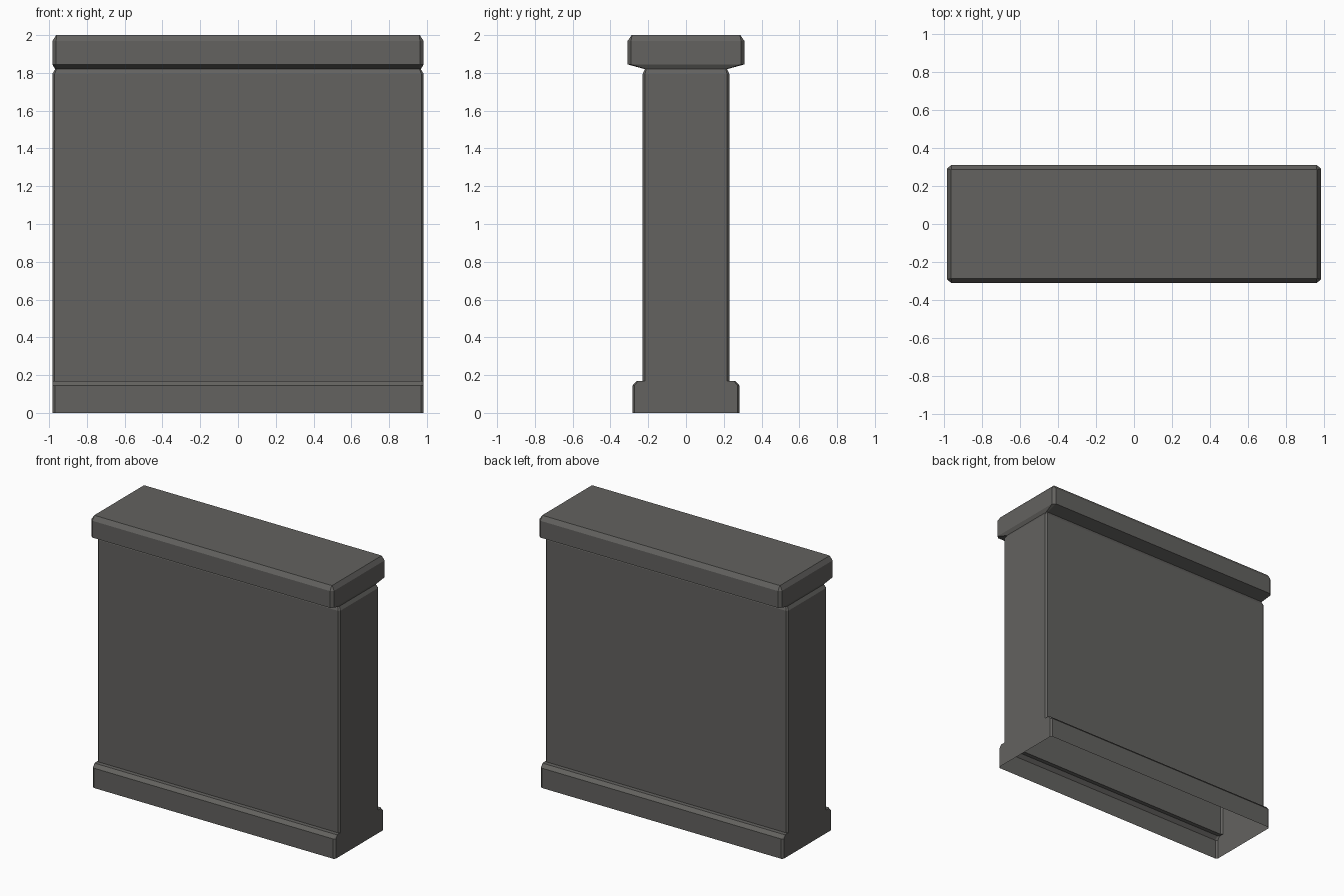
import bpy, bmesh

if "Cube" in bpy.data.objects:
    bpy.data.objects.remove(bpy.data.objects["Cube"])

stone = bpy.data.materials.new("dark_grey_stone")
stone.diffuse_color = (0.125, 0.122, 0.115, 1)
stone.use_nodes = True
stone.node_tree.nodes["Principled BSDF"].inputs["Base Color"].default_value = stone.diffuse_color


def ring_points(hx, hy, cx, cy, z):
    """Rectangle with chamfered corners, counter-clockwise from above."""
    return [(hx, -hy + cy, z), (hx, hy - cy, z), (hx - cx, hy, z), (-hx + cx, hy, z),
            (-hx, hy - cy, z), (-hx, -hy + cy, z), (-hx + cx, -hy, z), (hx - cx, -hy, z)]


def loft(name, rings, close_top=False):
    """Skin a stack of chamfered rectangles; the underside stays open."""
    bm = bmesh.new()
    loops = [[bm.verts.new(p) for p in ring_points(*r)] for r in rings]
    for a, b in zip(loops, loops[1:]):
        for i in range(8):
            j = (i + 1) % 8
            bm.faces.new((a[i], a[j], b[j], b[i]))
    if close_top:
        bm.faces.new(loops[-1])
    me = bpy.data.meshes.new(name)
    bm.to_mesh(me)
    bm.free()
    me.materials.append(stone)
    ob = bpy.data.objects.new(name, me)
    bpy.context.collection.objects.link(ob)
    return ob


X = 0.983

# Skirting along the front and back, flush with the wall ends, open below
loft("base_skirting", [
    (X, 0.283, 0.014, 0.01, 0.0),
    (X, 0.283, 0.014, 0.01, 0.145),
    (X, 0.26, 0.012, 0.008, 0.17),
    (X, 0.229, 0.012, 0.012, 0.17)])

# Wall slab with chamfered corners, narrowing to a neck at the top
loft("wall_panel", [
    (X, 0.229, 0.012, 0.012, 0.17),
    (X, 0.229, 0.012, 0.012, 1.795),
    (0.968, 0.218, 0.008, 0.008, 1.82)])

# Overhanging coping with bevelled upper and lower edges
loft("coping_cap", [
    (0.968, 0.218, 0.008, 0.008, 1.82),
    (X, 0.31, 0.02, 0.018, 1.845),
    (X, 0.31, 0.02, 0.018, 1.968),
    (0.963, 0.288, 0.003, 0.003, 2.0)], close_top=True)
